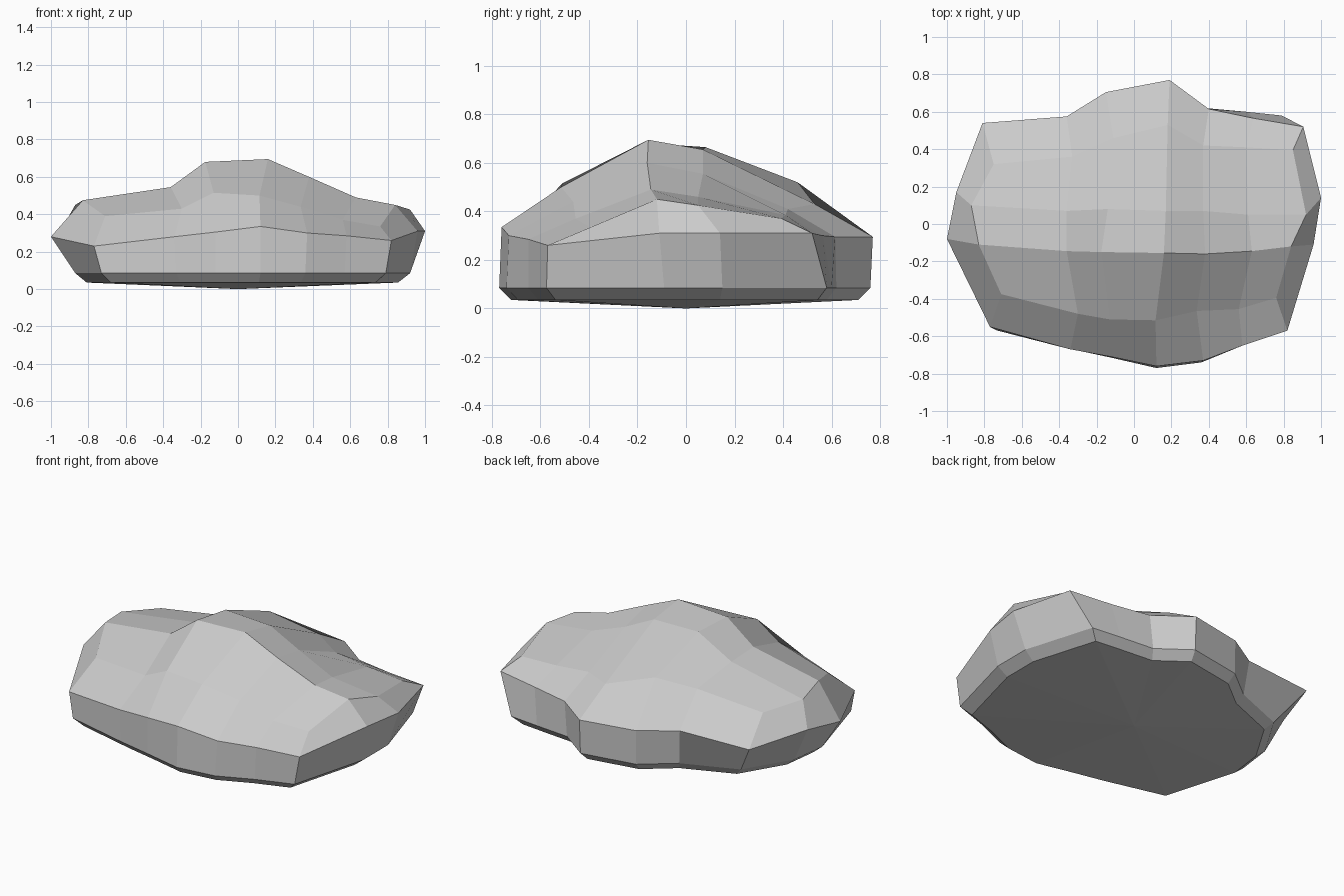
import bpy, bmesh

# Upper surface: four rows front to back, seven columns left to right
row_front = [(-.71, -.375, .39), (-.30, -.48, .43), (-.13, -.51, .515), (.115, -.515, .50),
             (.335, -.465, .44), (.56, -.455, .37), (.76, -.395, .335)]
row_ridge = [(-.83, -.11, .475), (-.36, -.145, .545), (-.175, -.15, .68), (.16, -.155, .695),
             (.38, -.16, .60), (.63, -.145, .49), (.84, -.12, .45)]
row_mid = [(-.87, .10, .45), (-.36, .07, .535), (-.14, .08, .665), (.17, .07, .655),
           (.37, .07, .555), (.61, .05, .46), (.92, .05, .425)]
row_back = [(-.75, .32, .42), (-.33, .36, .47), (-.11, .46, .52), (.18, .53, .43),
            (.37, .42, .41), (.60, .41, .385), (.85, .395, .37)]
rows = [row_front, row_ridge, row_mid, row_back]

# Widest rim, counter-clockwise from front left: x, y, z, then the foot x, y
rim = [(-.77, -.55, .23, -.73, -.57), (-.34, -.67, .28, -.33, -.67),
       (-.12, -.71, .305, -.12, -.715), (.12, -.76, .335, .12, -.77),
       (.37, -.73, .30, .36, -.74), (.58, -.65, .285, .57, -.65),
       (.82, -.57, .26, .79, -.575), (.96, -.11, .31, .92, -.09),
       (1.0, .14, .31, .92, .15), (.905, .52, .31, .79, .58),
       (.64, .565, .30, .60, .60), (.40, .615, .295, .38, .62),
       (.19, .77, .295, .19, .76), (-.15, .705, .295, -.15, .70),
       (-.36, .575, .30, -.34, .55), (-.81, .54, .29, -.67, .42),
       (-.95, .17, .31, -.84, .14), (-1.0, -.08, .28, -.87, -.09)]

bm = bmesh.new()


def bridge(a, b):
    """Join two closed loops of equal length with quads."""
    for i in range(len(a)):
        j = (i + 1) % len(a)
        bm.faces.new((a[i], a[j], b[j], b[i]))


# Rock top
grid = [[bm.verts.new(p) for p in row] for row in rows]
for r in range(3):
    for c in range(6):
        bm.faces.new((grid[r][c], grid[r][c + 1], grid[r + 1][c + 1], grid[r + 1][c]))
edge = grid[0] + [grid[1][6], grid[2][6]] + grid[3][::-1] + [grid[2][0], grid[1][0]]

# Rock sides and bevelled foot
upper = [bm.verts.new(p[:3]) for p in rim]
lower = [bm.verts.new((p[3], p[4], .085)) for p in rim]
foot = [bm.verts.new((p[3] * .93, p[4] * .935, .035)) for p in rim]
bridge(upper, edge)
bridge(lower, upper)
bridge(foot, lower)

# Shallow pointed underside
base = bm.verts.new((0, 0, 0))
for i in range(len(foot)):
    bm.faces.new((foot[i], base, foot[(i + 1) % len(foot)]))

bmesh.ops.recalc_face_normals(bm, faces=bm.faces[:])
mesh = bpy.data.meshes.new("rock")
bm.to_mesh(mesh)
bm.free()
bpy.context.collection.objects.link(bpy.data.objects.new("rock", mesh))
